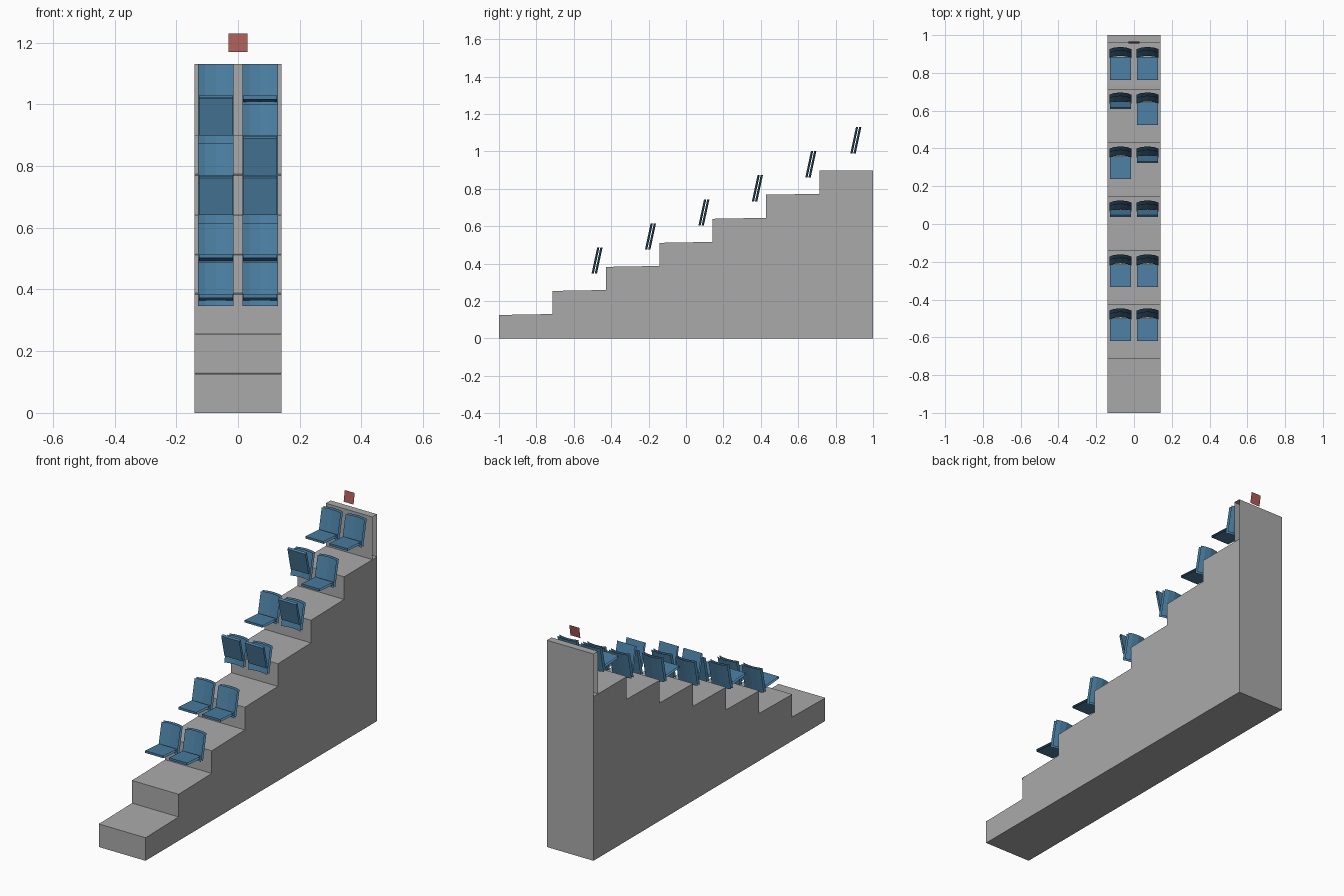
import bpy

cube = bpy.data.objects.get("Cube")
if cube:
    bpy.data.objects.remove(cube, do_unlink=True)


def material(name, rgb):
    mat = bpy.data.materials.new(name)
    mat.use_nodes = True
    color = (*rgb, 1.0)
    mat.diffuse_color = color
    mat.node_tree.nodes["Principled BSDF"].inputs["Base Color"].default_value = color
    return mat


CONCRETE = material("concrete_grey", (0.40, 0.40, 0.40))
BLUE = material("seat_blue", (0.07, 0.21, 0.36))
RED = material("sign_red", (0.40, 0.11, 0.10))


def loft(name, sections, mat, closed=True, caps=False):
    """Skin matching cross-sections listed from -x to +x."""
    n = len(sections[0])
    verts = [p for s in sections for p in s]
    faces = []
    for s in range(len(sections) - 1):
        for i in range(n if closed else n - 1):
            j = (i + 1) % n
            faces.append((s * n + i, s * n + n + i, s * n + n + j, s * n + j))
    if caps:
        last = (len(sections) - 1) * n
        faces.append(tuple(range(n)))
        faces.append(tuple(last + i for i in reversed(range(n))))
    mesh = bpy.data.meshes.new(name)
    mesh.from_pydata(verts, [], faces)
    mesh.materials.append(mat)
    obj = bpy.data.objects.new(name, mesh)
    bpy.context.scene.collection.objects.link(obj)
    return obj


def extrude(name, profile, x0, x1, mat, **kw):
    """Extrude a (y, z) profile along x."""
    return loft(name, [[(x, y, z) for y, z in profile] for x in (x0, x1)], mat, **kw)


STEPS = 7
RUN, RISE = 2 / STEPS, 0.9 / STEPS
HALF = 0.141

# Stepped concrete block with slightly sloping treads
profile = [(-1, 0)]
for k in range(STEPS):
    front = -1 + RUN * k
    top = RISE * (k + 1)
    profile += [(front, top - 0.003), (front + RUN, top + (0.002 if k < STEPS - 1 else -0.003))]
profile.append((1, 0))
extrude("stepped_stand", profile, -HALF, HALF, CONCRETE, caps=True)

# Nosing strip on the front edge of each step
for k in range(STEPS):
    y, z = -1 + RUN * k, RISE * (k + 1) - 0.002
    extrude("step_nosing", [(y - 0.001, z - 0.012), (y - 0.001, z), (y + 0.015, z + 0.0005)],
            -HALF, HALF, CONCRETE, closed=False)

# Rear parapet wall, open at its ends
extrude("rear_wall", [(0.96, 0.897), (0.96, 1.13), (1, 1.13), (1, 0.897)], -HALF, HALF, CONCRETE)

# Small sign above the wall
extrude("row_sign", [(0.955, 1.17), (0.965, 1.23)], -0.03, 0.03, RED, closed=False)

# Seat pan outlines relative to the seat origin, lowered and folded up
PAN_DOWN = [(-0.115, 0.026), (-0.115, 0.038), (0.005, 0.030), (0.005, 0.017)]
PAN_UP = [(-0.002, 0.037), (-0.030, 0.157), (-0.020, 0.163), (0.010, 0.042)]
BACK_CURVE = [(-1, 0), (-0.6, 0.008), (0, 0.012), (0.6, 0.008), (1, 0)]


def seat(cx, y, z, folded):
    # Curved backrest made of a front and a rear shell
    for name, offset in (("backrest_front", 0), ("backrest_rear", 0.017)):
        rail = [(0, 0), (0.03, 0.14)]
        if offset:
            rail.reverse()
        loft(name, [[(cx + 0.058 * u, y + offset + bow + dy, z + dz) for dy, dz in rail]
                    for u, bow in BACK_CURVE], BLUE, closed=False)
    pan = PAN_UP if folded else PAN_DOWN
    extrude("seat_pan", [(y + dy, z + dz) for dy, dz in pan], cx - 0.055, cx + 0.055, BLUE)


# Six rows of paired seats, some folded: (row, side)
FOLDED = {(2, -1), (2, 1), (3, 1), (4, -1)}
for row in range(6):
    row_y = -0.505 + RUN * row - (0.045 if row == 5 else 0)
    for side in (-1, 1):
        seat(side * 0.072, row_y, 0.347 + RISE * row, (row, side) in FOLDED)
